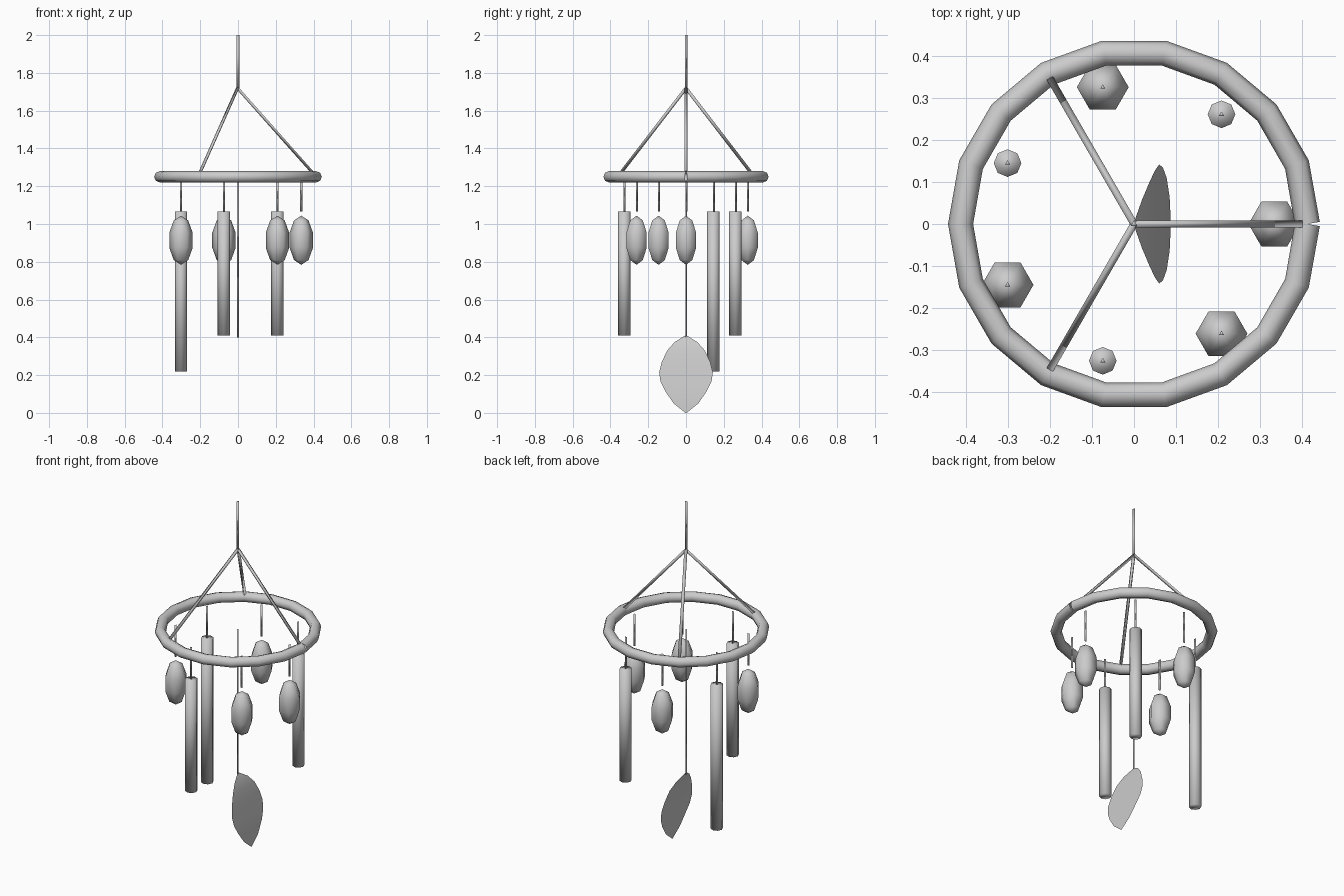
import bpy
import bmesh
from math import sin, cos, tau, pi
from mathutils import Vector, Matrix

cube = bpy.data.objects.get("Cube")
if cube:
    bpy.data.objects.remove(cube)

grey = bpy.data.materials.new("plain_grey")
grey.use_nodes = True
COLOUR = (0.6, 0.6, 0.6, 1)
grey.diffuse_color = COLOUR
grey.node_tree.nodes["Principled BSDF"].inputs["Base Color"].default_value = COLOUR


def link(name, data):
    data.materials.append(grey)
    obj = bpy.data.objects.new(name, data)
    bpy.context.collection.objects.link(obj)
    return obj


def from_bmesh(name, bm):
    for face in bm.faces:
        face.smooth = True
    mesh = bpy.data.meshes.new(name)
    bm.to_mesh(mesh)
    bm.free()
    return link(name, mesh)


def rod(name, start, end, radius, sides):
    """Prism running between two points."""
    start, end = Vector(start), Vector(end)
    axis = end - start
    bm = bmesh.new()
    bmesh.ops.create_cone(bm, cap_ends=True, segments=sides, radius1=radius,
                          radius2=radius, depth=axis.length)
    turn = axis.to_track_quat('Z', 'Y').to_matrix().to_4x4()
    spin = Matrix.Rotation(pi, 4, 'Z') if sides == 3 else Matrix()
    bm.transform(Matrix.Translation((start + end) / 2) @ turn @ spin)
    return from_bmesh(name, bm)


def polar(radius, angle, z):
    return (radius * cos(angle), radius * sin(angle), z)


# Hoop: an open path whose ends meet at +x, leaving a small seam
SEGMENTS = 18
curve = bpy.data.curves.new("hoop", 'CURVE')
curve.dimensions = '3D'
curve.twist_mode = 'Z_UP'
curve.bevel_depth = 0.03
curve.bevel_resolution = 2
path = curve.splines.new('POLY')
path.points.add(SEGMENTS)
for i, point in enumerate(path.points):
    point.co = (*polar(0.414, tau * i / SEGMENTS, 1.25), 1)
link("hoop", curve)

# Hanging cord and the three braces down to the hoop
rod("top_cord", (0, 0, 1.72), (0, 0, 2), 0.009, 3)
for i in range(3):
    rod(f"brace_{i + 1}", (0, 0, 1.72), polar(0.4, tau * i / 3, 1.27), 0.01, 3)

# Seven pendants: beads and tubes alternate around the hoop
for i in range(7):
    angle = tau * i / 7
    rod(f"pendant_string_{i + 1}", polar(0.335, angle, 1.065),
        polar(0.335, angle, 1.25), 0.007, 3)
    if i % 2:
        bottom = 0.22 if i == 3 else 0.41
        rod(f"tube_{i + 1}", polar(0.335, angle, bottom),
            polar(0.335, angle, 1.065), 0.033, 8)
    else:
        bm = bmesh.new()
        bmesh.ops.create_uvsphere(bm, u_segments=6, v_segments=5, radius=1)
        bm.transform(Matrix.Translation(polar(0.335, angle, 0.914))
                     @ Matrix.Diagonal((0.065, 0.065, 0.13, 1))
                     @ Matrix.Rotation(pi / 6, 4, 'Z'))
        from_bmesh(f"bead_{i + 1}", bm)

# Centre string and the thin curved leaf sail
rod("centre_string", (0, 0, 0.4), (0, 0, 1.25), 0.006, 3)
LEAF = [(0, 0.004, 0.41), (0.02, 0.06, 0.375), (0.037, 0.1, 0.33),
        (0.05, 0.128, 0.27), (0.06, 0.142, 0.215), (0.069, 0.135, 0.165),
        (0.078, 0.11, 0.115), (0.085, 0.065, 0.05), (0.088, 0.003, 0)]
bm = bmesh.new()
rows = [[bm.verts.new((x, side * half, z)) for side in (-1, 1)]
        for x, half, z in LEAF]
for upper, lower in zip(rows, rows[1:]):
    bm.faces.new((upper[0], lower[0], lower[1], upper[1]))
from_bmesh("leaf_sail", bm)
